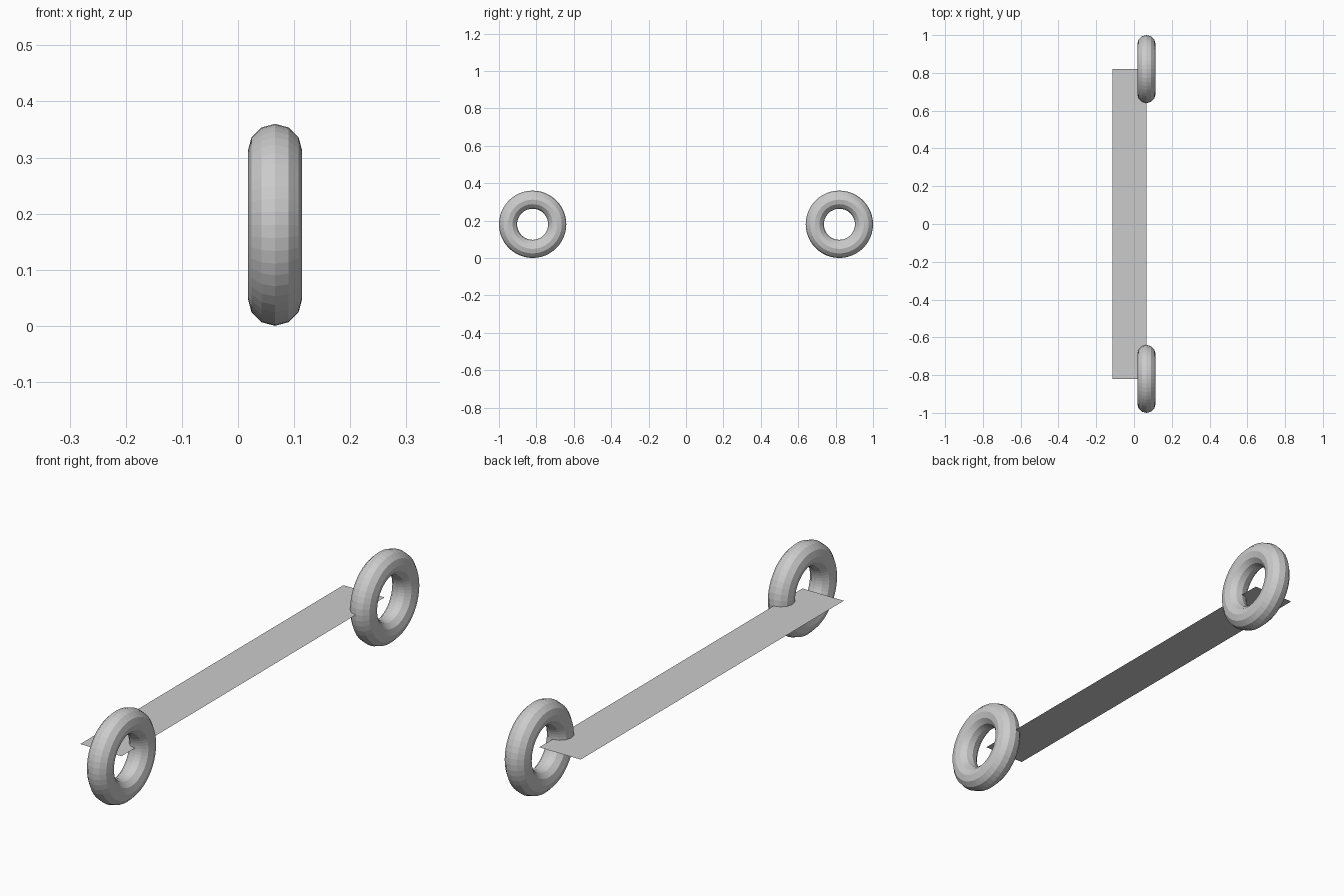
import bpy
from math import pi

if "Cube" in bpy.data.objects:
    bpy.data.objects.remove(bpy.data.objects["Cube"])

RING_X, RING_Y, RING_Z = 0.066, 0.82, 0.18
MAJOR, MINOR = 0.1315, 0.0485
DECK_LEFT = -0.1145

# Pair of flat-shaded rings, one at each end, axis along x
for name, side in (("front_ring", -1), ("back_ring", 1)):
    bpy.ops.mesh.primitive_torus_add(
        major_radius=MAJOR, minor_radius=MINOR,
        major_segments=48, minor_segments=12,
        location=(RING_X, side * RING_Y, RING_Z), rotation=(0, pi / 2, 0))
    bpy.context.object.name = name

# Thin flat strip running between the ring centres
bpy.ops.mesh.primitive_plane_add(
    size=1, location=((DECK_LEFT + RING_X) / 2, 0, RING_Z))
strip = bpy.context.object
strip.name = "connecting_strip"
strip.scale = (RING_X - DECK_LEFT, 2 * RING_Y, 1)
bpy.ops.object.transform_apply(location=False, rotation=False, scale=True)
